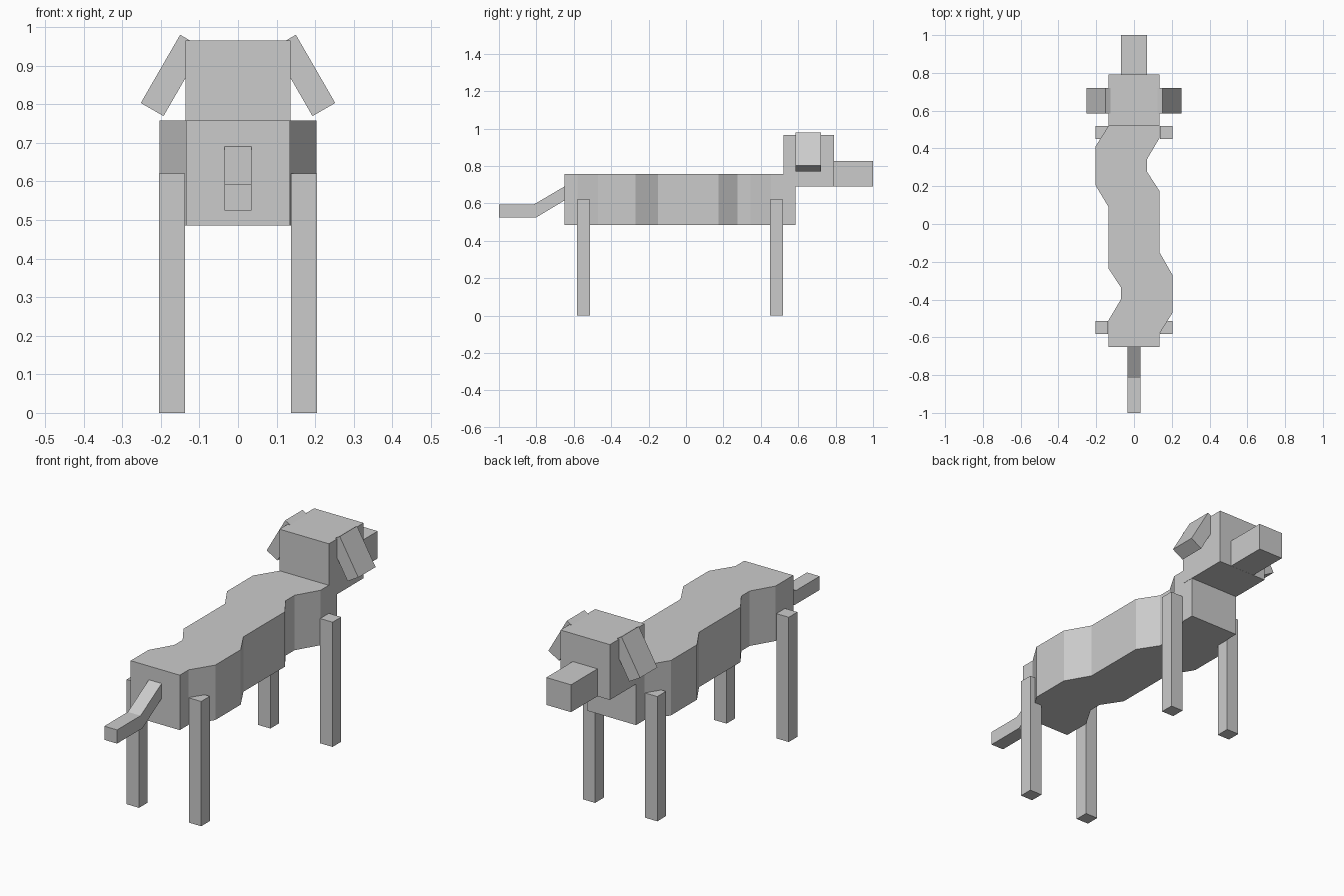
import bpy
import math

cube = bpy.data.objects.get("Cube")
if cube:
    bpy.data.objects.remove(cube, do_unlink=True)

# Single plain grey for the whole dog
grey = bpy.data.materials.new("plain grey")
grey.use_nodes = True
colour = (0.6, 0.6, 0.6, 1)
grey.diffuse_color = colour
bsdf = next(n for n in grey.node_tree.nodes if n.type == "BSDF_PRINCIPLED")
bsdf.inputs["Base Color"].default_value = colour


def prism(name, outline, axis, low, high):
    """Extrude a counter-clockwise outline along x (outline is y, z) or z (outline is x, y)."""
    def place(p, d):
        return (d, p[0], p[1]) if axis == "x" else (p[0], p[1], d)
    n = len(outline)
    verts = [place(p, d) for d in (low, high) for p in outline]
    faces = [tuple(reversed(range(n))), tuple(range(n, 2 * n))]
    faces += [(i, (i + 1) % n, (i + 1) % n + n, i + n) for i in range(n)]
    mesh = bpy.data.meshes.new(name)
    mesh.from_pydata(verts, [], faces)
    mesh.materials.append(grey)
    obj = bpy.data.objects.new(name, mesh)
    bpy.context.collection.objects.link(obj)
    return obj


def box(name, centre, size, tilt=0):
    x, y, z = (s / 2 for s in size)
    obj = prism(name, [(-x, -y), (x, -y), (x, y), (-x, y)], "z", -z, z)
    obj.location = centre
    obj.rotation_euler.y = tilt
    return obj


# Body: winding plan outline, right edge forwards then left edge backwards
W, BULGE, DIP = 0.135, 0.204, 0.07
right_edge = [(W, -0.65), (W, -0.58), (BULGE, -0.47), (BULGE, -0.27), (W, -0.15),
              (W, 0.175), (DIP, 0.275), (DIP, 0.345), (W, 0.455), (W, 0.585)]
left_edge = [(-W, 0.585), (-W, 0.52), (-BULGE, 0.41), (-BULGE, 0.205), (-W, 0.09),
             (-W, -0.235), (-DIP, -0.335), (-DIP, -0.4), (-W, -0.51), (-W, -0.65)]
prism("body", right_edge + left_edge, "z", 0.485, 0.758)

# Head and snout
box("head", (0, 0.656, 0.827), (0.272, 0.272, 0.275))
box("snout", (0, 0.895, 0.758), (0.136, 0.21, 0.136))

# Bent tail
tail = [(-1, 0.525), (-0.8, 0.525), (-0.65, 0.615), (-0.65, 0.69), (-0.815, 0.593), (-1, 0.593)]
prism("tail", tail, "x", -0.035, 0.035)

# Legs and drooping ears on both sides
for side, word in ((1, "left"), (-1, "right")):
    for y, end in ((0.484, "front"), (-0.548, "back")):
        box(f"{end}_{word}_leg", (side * 0.171, y, 0.31), (0.068, 0.068, 0.62))
    box(f"{word}_ear", (side * 0.1715, 0.653, 0.8745), (0.068, 0.136, 0.204),
        -side * math.radians(30))
